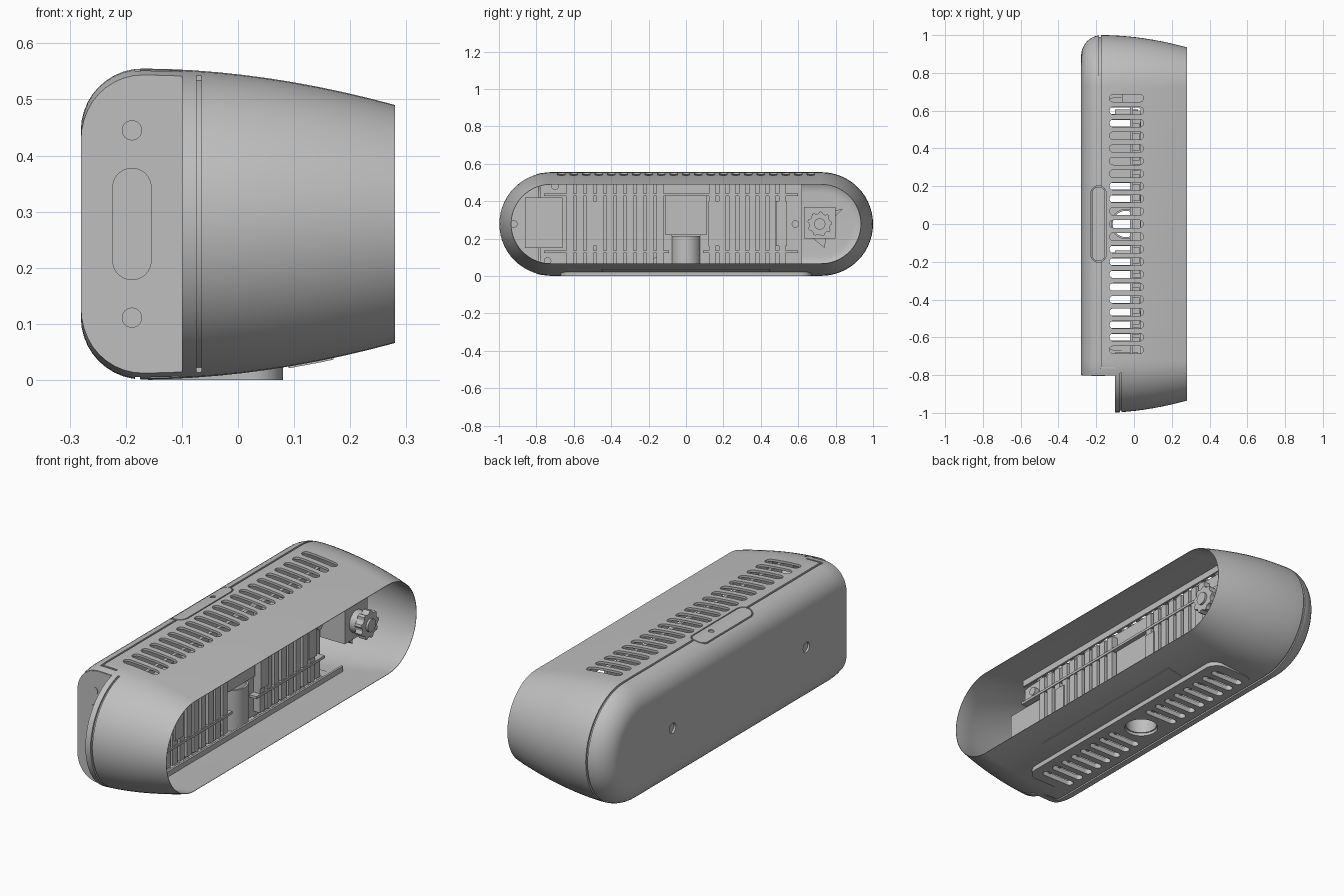
import bpy, bmesh
from math import sin, cos, pi, sqrt, radians

if "Cube" in bpy.data.objects:
    bpy.data.objects.remove(bpy.data.objects["Cube"], do_unlink=True)

MID, RADIUS, HALF = 0.278, 0.277, 0.723   # section centre height, end radius, half straight length
BACK, FRONT, ROUND = -0.17, 0.28, 0.11    # end of back rounding, front rim, rounding size
NOSE_X, NOSE_Y = -0.10, -0.80             # notch at the front end
parts = []


def make(name, verts, faces):
    mesh = bpy.data.meshes.new(name)
    mesh.from_pydata(verts, [], faces)
    bm = bmesh.new()
    bm.from_mesh(mesh)
    bmesh.ops.recalc_face_normals(bm, faces=bm.faces)
    bm.to_mesh(mesh)
    bm.free()
    obj = bpy.data.objects.new(name, mesh)
    bpy.context.scene.collection.objects.link(obj)
    parts.append(obj)
    return obj


def prism(name, outline, low, high, axis):
    """Extrude a 2D outline along one axis."""
    place = {"x": lambda u, v, w: (w, u, v),
             "y": lambda u, v, w: (u, w, v),
             "z": lambda u, v, w: (u, v, w)}[axis]
    n = len(outline)
    verts = [place(u, v, w) for w in (low, high) for u, v in outline]
    faces = [(i, (i + 1) % n, (i + 1) % n + n, i + n) for i in range(n)]
    faces += [tuple(range(n)), tuple(range(n, 2 * n))]
    return make(name, verts, faces)


def box(name, x, y, z):
    return prism(name, [(x[0], y[0]), (x[1], y[0]), (x[1], y[1]), (x[0], y[1])], z[0], z[1], "z")


def rounded(cu, cv, width, height, r, steps=8):
    points = []
    for k, (su, sv) in enumerate([(1, 1), (-1, 1), (-1, -1), (1, -1)]):
        for i in range(steps + 1):
            a = (k + i / steps) * pi / 2
            points.append((cu + su * (width / 2 - r) + r * cos(a),
                           cv + sv * (height / 2 - r) + r * sin(a)))
    # drop doubled points where straight sides vanish
    return [p for i, p in enumerate(points)
            if abs(p[0] - points[i - 1][0]) + abs(p[1] - points[i - 1][1]) > 1e-6]


def circle(cu, cv, r, n=32):
    return [(cu + r * cos(2 * pi * i / n), cv + r * sin(2 * pi * i / n)) for i in range(n)]


def inset_at(x):
    return 0.065 * (max(x - BACK, 0) / (FRONT - BACK)) ** 1.9


def profile(offset):
    """Points (x, inset) along the housing, back to front."""
    r = ROUND - offset
    points = [(BACK - r * cos(a), ROUND - r * sin(a)) for a in [i * pi / 20 for i in range(10)]]
    xs = [BACK + (FRONT - BACK) * i / 10 for i in range(11)]
    return points + [(x, offset + inset_at(x)) for x in xs]


def loft(name, points, closed=False, steps=28):
    """Run a stadium section through each (x, inset) point."""
    verts = []
    for x, d in points:
        for side in (1, -1):
            for i in range(steps + 1):
                a = pi * i / steps - pi / 2
                verts.append((x, side * (HALF + (RADIUS - d) * cos(a)),
                              MID + side * (RADIUS - d) * sin(a)))
    n, m = 2 * (steps + 1), len(points)
    faces = []
    for k in range(m if closed else m - 1):
        a, b = k * n, (k + 1) % m * n
        faces += [(a + i, a + (i + 1) % n, b + (i + 1) % n, b + i) for i in range(n)]
    if not closed:
        faces += [tuple(range(n)), tuple(range((m - 1) * n, m * n))]
    return make(name, verts, faces)


def skin(name, outer, inner):
    """Thin shell following the housing, thinned at the front rim."""
    inside = profile(inner)[:-1] + [(FRONT, inset_at(FRONT) + outer + 0.002)]
    return loft(name, profile(outer) + inside[::-1])


def combine(target, tool, operation):
    mod = target.modifiers.new("cut", "BOOLEAN")
    mod.object, mod.operation, mod.solver = tool, operation, "EXACT"
    bpy.context.view_layer.update()
    result = target.evaluated_get(bpy.context.evaluated_depsgraph_get())
    mesh = bpy.data.meshes.new_from_object(result)
    target.modifiers.clear()
    target.data = mesh
    parts.remove(tool)
    bpy.data.objects.remove(tool, do_unlink=True)


def groove(x, y):
    """Ring cutter around the housing, kept only within a range of y."""
    d = inset_at(x) + 0.009
    ring = loft("groove", [(x, -0.02), (x + 0.009, -0.02), (x + 0.009, d), (x, d)], True)
    combine(ring, box("limit", (-1, 1), y, (-1, 1)), "INTERSECT")
    return ring


# Housing shell with the base pad and the end notch
housing = skin("housing", 0, 0.011)
combine(housing, prism("pad", rounded(-0.04, 0, 0.24, 1.34, 0.06), 0, 0.024, "z"), "UNION")
combine(housing, box("notch", (-1, NOSE_X), (-2, NOSE_Y), (-1, 1)), "DIFFERENCE")

# Seam around the back cover, and its jog around the nose
combine(housing, groove(-0.184, (-0.765, 2)), "DIFFERENCE")
combine(housing, groove(-0.074, (-2, NOSE_Y + 0.01)), "DIFFERENCE")
for z in ((-0.1, 0.008), (0.547, 0.7)):
    combine(housing, box("jog", (-0.18, NOSE_X), (-0.765, -0.756), z), "DIFFERENCE")

# Vent slots above and below, with louvres between, and the round mount hole
for i in range(-10, 11):
    y = i / 15
    combine(housing, prism("slot", rounded(-0.04, y, 0.18, 0.04, 0.02, 5), 0.4, 0.7, "z"), "DIFFERENCE")
    if 1 < abs(i) < 10:
        combine(housing, prism("slot", rounded(-0.05, y, 0.17, 0.036, 0.018, 5), -0.1, 0.15, "z"), "DIFFERENCE")
combine(housing, prism("hole", circle(-0.043, 0, 0.076), -0.1, 0.1, "z"), "DIFFERENCE")

# Screw holes in the back face
for y in (0.5, -0.5):
    combine(housing, prism("hole", circle(y, MID, 0.024), -0.4, -0.2, "x"), "DIFFERENCE")
    prism("back_screw", circle(y, MID, 0.026), -0.27, -0.262, "x")

# Latch set flush into the top edge, and label strip under the front
combine(housing, prism("latch_gap", rounded(-0.188, 0, 0.08, 0.404, 0.038), 0.4, 0.7, "z"), "DIFFERENCE")
latch = skin("top_latch", 0, 0.011)
combine(latch, prism("limit", rounded(-0.188, 0, 0.07, 0.394, 0.034), 0.4, 0.7, "z"), "INTERSECT")
combine(latch, prism("dot", circle(-0.188, 0.08, 0.012, 20), 0.547, 0.7, "z"), "DIFFERENCE")
label = skin("bottom_label", -0.003, 0.004)
combine(label, box("limit", (0.09, 0.17), (-0.45, 0.45), (-0.1, 0.1)), "INTERSECT")

# End plate of the back cover, with its window and screws
edge = [(x, d) for x, d in profile(0.003) if x < NOSE_X] + [(NOSE_X, 0.004)]
upper = [(x, sqrt((RADIUS - d) ** 2 - (NOSE_Y + HALF) ** 2)) for x, d in edge]
outline = [(x, MID + h) for x, h in upper] + [(x, MID - h) for x, h in upper[::-1]]
prism("end_plate", outline, NOSE_Y - 0.002, NOSE_Y + 0.01, "y")
prism("end_window", rounded(-0.189, MID, 0.07, 0.2, 0.035), NOSE_Y - 0.005, NOSE_Y, "y")
for side in (1, -1):
    prism("end_screw", circle(-0.189, MID + side * 0.167, 0.018), NOSE_Y - 0.005, NOSE_Y, "y")

# Wall closing the back of the nose
arc = [radians(104 + 4 * i) for i in range(39)]
prism("nose_wall", [(-HALF + 0.27 * cos(a), MID + 0.27 * sin(a)) for a in arc], NOSE_X, NOSE_X + 0.01, "x")

# Inner wall with fins, rails and raised blocks
box("inner_wall", (-0.02, -0.004), (-0.78, 0.62), (0.22, 0.535))
for y in ((-0.78, -0.075), (0.075, 0.62)):
    box("lower_wall", (-0.02, -0.004), y, (0.02, 0.22))
for start, count in ((-0.62, 10), (0.14, 8)):
    for i in range(count):
        y = start + i * 0.0535
        box("fin", (-0.02, 0.03), (y - 0.018, y + 0.018), (0.045, 0.51))
for z, y in ((0.435, (-0.76, 0.6)), (0.13, (-0.76, -0.09)), (0.13, (0.09, 0.6))):
    box("fin_rail", (-0.015, 0.034), y, (z - 0.006, z + 0.006))
for z in ((0.025, 0.055), (0.495, 0.533)):
    box("vent_lip", (0.05, 0.06), (-0.72, 0.7), z)
for y in (-0.49, 0.15, 0.51):
    box("fin_block", (-0.02, 0.036), (y - 0.03, y + 0.03), (0.16, 0.4))
box("centre_panel", (-0.02, 0.012), (-0.11, 0.11), (0.22, 0.43))
box("left_panel", (-0.02, 0.012), (-0.86, -0.66), (0.15, 0.42))
box("rear_module", (-0.2, -0.02), (0.24, 0.49), (0.16, 0.4))

# Open mount socket over the round hole
socket = prism("mount_socket", circle(-0.043, 0, 0.08), 0.014, 0.215, "z")
combine(socket, prism("bore", circle(-0.043, 0, 0.07), -0.1, 0.4, "z"), "DIFFERENCE")

# Drive unit with toothed knob
box("drive_box", (-0.06, 0.118), (0.63, 0.8), (0.2, 0.37))
prism("drive_collar", circle(0.715, MID, 0.052), 0.11, 0.16, "x")
teeth = [(0.715 + r * cos(pi * i / 18), MID + r * sin(pi * i / 18))
         for i, r in enumerate([0.066, 0.066, 0.056, 0.056] * 9)]
prism("drive_knob", teeth, 0.155, 0.19, "x")
prism("drive_hub", circle(0.715, MID, 0.03), 0.19, 0.2, "x")
prism("upper_bracket", [(0.78, 0.3), (0.84, 0.36), (0.8, 0.35)], 0.02, 0.08, "x")
prism("lower_bracket", [(0.68, 0.2), (0.74, 0.15), (0.75, 0.2)], 0.02, 0.08, "x")

# Screw posts
for y, z in ((0.585, MID), (-0.92, MID), (-0.7, 0.48), (-0.74, 0.08), (-0.16, 0.08)):
    prism("screw_post", circle(y, z, 0.02, 20), -0.1, 0.02, "x")

# One grey material and smooth shading with sharp edges
grey = bpy.data.materials.new("neutral grey")
grey.use_nodes = True
colour = (0.52, 0.52, 0.52, 1)
grey.diffuse_color = colour
grey.node_tree.nodes["Principled BSDF"].inputs["Base Color"].default_value = colour
bpy.ops.object.select_all(action="DESELECT")
for obj in parts:
    obj.data.materials.clear()
    obj.data.materials.append(grey)
    obj.select_set(True)
bpy.context.view_layer.objects.active = housing
bpy.ops.object.shade_smooth_by_angle(angle=radians(30))
